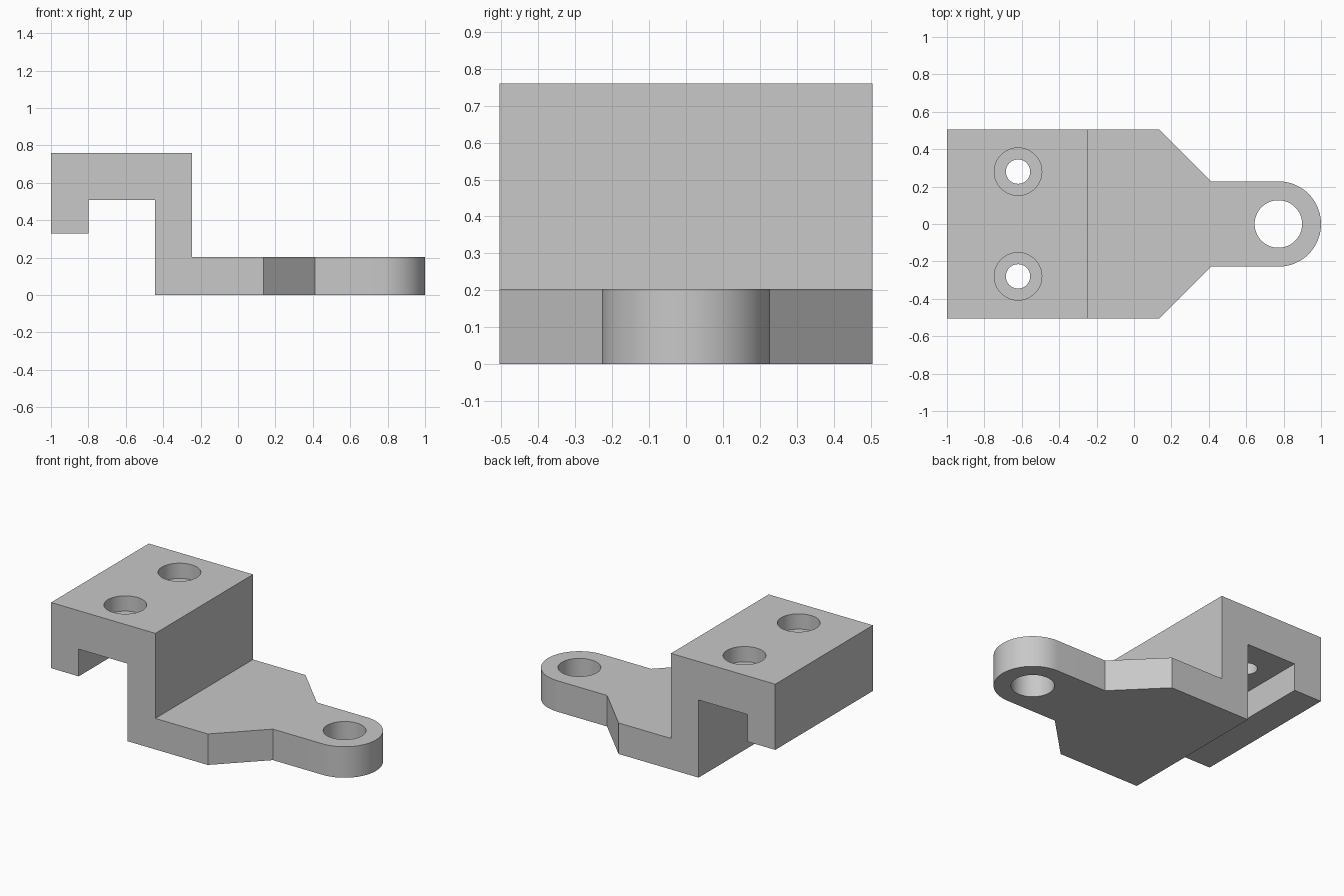
import bpy
import bmesh
import math
from mathutils import Vector

cube = bpy.data.objects.get("Cube")
if cube:
    bpy.data.objects.remove(cube, do_unlink=True)

HALF_WIDTH = 0.505
HEIGHT = 0.76
NECK = 0.228              # half width and end radius of the lug
LUG_X = 1 - NECK
BOLT_X, BOLT_Y = -0.62, 0.28

grey = bpy.data.materials.new("plain grey")
grey.use_nodes = True
colour = (0.58, 0.58, 0.58, 1)
grey.diffuse_color = colour
grey.node_tree.nodes["Principled BSDF"].inputs["Base Color"].default_value = colour


def prism(name, points, offset):
    """Extrude a closed outline along the offset vector."""
    bm = bmesh.new()
    face = bm.faces.new([bm.verts.new(p) for p in points])
    new = bmesh.ops.extrude_face_region(bm, geom=[face])["geom"]
    moved = [v for v in new if isinstance(v, bmesh.types.BMVert)]
    bmesh.ops.translate(bm, verts=moved, vec=Vector(offset))
    bmesh.ops.recalc_face_normals(bm, faces=bm.faces)
    mesh = bpy.data.meshes.new(name)
    bm.to_mesh(mesh)
    bm.free()
    mesh.materials.append(grey)
    obj = bpy.data.objects.new(name, mesh)
    bpy.context.collection.objects.link(obj)
    return obj


def arc(x, y, radius, start, end, steps):
    angles = [start + (end - start) * i / steps for i in range(steps + 1)]
    return [(x + radius * math.cos(a), y + radius * math.sin(a)) for a in angles]


def cylinder(name, x, y, radius, bottom, top):
    ring = arc(x, y, radius, 0, math.tau, 64)[:-1]
    return prism(name, [(px, py, bottom) for px, py in ring], (0, 0, top - bottom))


def carve(target, tool, operation):
    tool.hide_render = True
    mod = target.modifiers.new(tool.name, "BOOLEAN")
    mod.operation = operation
    mod.solver = "EXACT"
    mod.object = tool
    bpy.context.view_layer.objects.active = target
    bpy.ops.object.modifier_apply(modifier=mod.name)
    bpy.data.objects.remove(tool, do_unlink=True)


# Stepped, hooked side profile, longer and wider than the finished bracket
side = [(-1, HEIGHT), (-0.245, HEIGHT), (-0.245, 0.203), (1.2, 0.203), (1.2, 0),
        (-0.445, 0), (-0.445, 0.508), (-0.8, 0.508), (-0.8, 0.33), (-1, 0.33)]
bracket = prism("clamp_bracket", [(x, -1, z) for x, z in side], (0, 2, 0))

# Plan outline: full-width body, tapered shoulders and rounded lug
plan = [(-1.2, -HALF_WIDTH), (0.135, -HALF_WIDTH), (0.412, -NECK)]
plan += arc(LUG_X, 0, NECK, -math.pi / 2, math.pi / 2, 40)
plan += [(0.412, NECK), (0.135, HALF_WIDTH), (-1.2, HALF_WIDTH)]
outline = prism("plan_outline", [(x, y, -0.5) for x, y in plan], (0, 0, 2))
carve(bracket, outline, "INTERSECT")

# Lug hole and the pair of counterbored bolt holes
carve(bracket, cylinder("lug_hole", LUG_X, 0, 0.127, -0.5, 0.4), "DIFFERENCE")
for y in (-BOLT_Y, BOLT_Y):
    carve(bracket, cylinder("bolt_hole", BOLT_X, y, 0.065, 0.4, 1), "DIFFERENCE")
    carve(bracket, cylinder("counterbore", BOLT_X, y, 0.127, HEIGHT - 0.1, 1), "DIFFERENCE")

# Smooth the rounded walls, keep the machined edges sharp
bpy.ops.object.select_all(action="DESELECT")
bracket.select_set(True)
bpy.context.view_layer.objects.active = bracket
bpy.ops.object.shade_smooth_by_angle(angle=math.radians(30))
